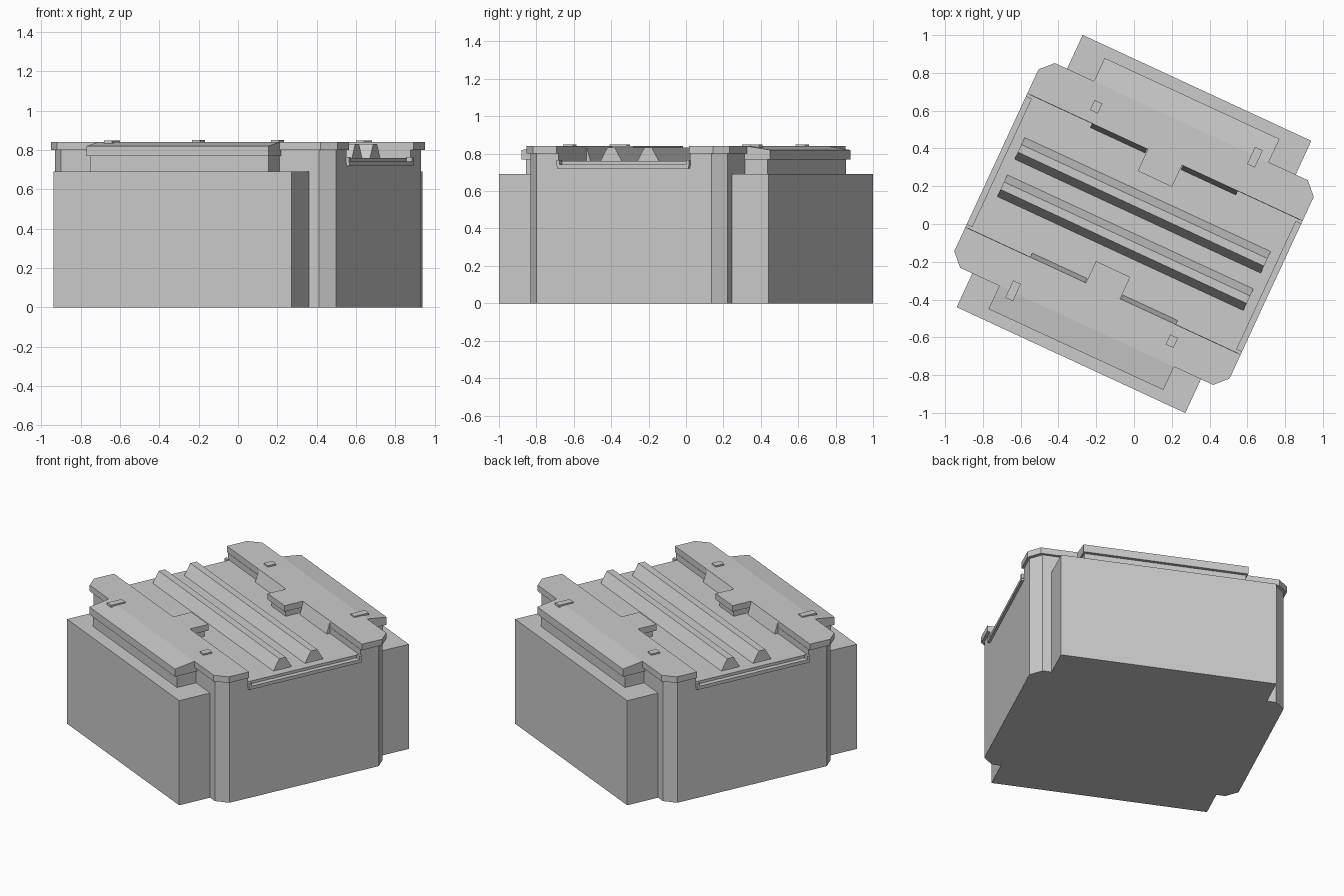
import bpy, bmesh, math

if "Cube" in bpy.data.objects:
    bpy.data.objects.remove(bpy.data.objects["Cube"])

ANGLE = math.radians(-24.85)   # whole building is turned in plan


def finish(name, bm):
    bmesh.ops.recalc_face_normals(bm, faces=bm.faces)
    me = bpy.data.meshes.new(name)
    bm.to_mesh(me)
    bm.free()
    ob = bpy.data.objects.new(name, me)
    ob.rotation_euler.z = ANGLE
    bpy.context.collection.objects.link(ob)
    return ob


def loft(name, a, b):
    """Closed solid between two matching point loops."""
    bm = bmesh.new()
    va = [bm.verts.new(p) for p in a]
    vb = [bm.verts.new(p) for p in b]
    bm.faces.new(va)
    bm.faces.new(vb)
    n = len(a)
    for i in range(n):
        j = (i + 1) % n
        bm.faces.new((va[i], va[j], vb[j], vb[i]))
    return finish(name, bm)


def prism(name, plan, z0, z1):
    return loft(name, [(x, y, z0) for x, y in plan], [(x, y, z1) for x, y in plan])


def box(name, x0, x1, y0, y1, z0, z1):
    x0, x1 = sorted((x0, x1))
    y0, y1 = sorted((y0, y1))
    return prism(name, [(x0, y0), (x1, y0), (x1, y1), (x0, y1)], z0, z1)


def bar(name, profile, x0, x1):
    """Profile in the (y, z) plane extruded along local x."""
    return loft(name, [(x0, y, z) for y, z in profile], [(x1, y, z) for y, z in profile])


# Main walls with chamfered corners
U, V, C = 0.787, 0.58, 0.064
octagon = [(-U, -V + C), (-U + C, -V), (U - C, -V), (U, -V + C),
           (U, V - C), (U - C, V), (-U + C, V), (-U, V - C)]
prism("main_walls", octagon, 0, 0.725)

# Sunken roof floor between the two raised roofs
box("sunken_floor", -0.772, 0.772, -0.39, 0.39, 0.70, 0.76)

for s, side in ((1, "back"), (-1, "front")):
    # Lower wing and the upper wall standing on it
    box(side + "_wing", -0.667, 0.667, s * 0.5, s * 0.794, 0, 0.69)
    box(side + "_upper_wall", -0.50, 0.50, s * 0.5, s * 0.712, 0.68, 0.775)
    prism(side + "_raised_wall",
          [(-U, s * 0.388), (U, s * 0.388), (U, s * (V - C)), (U - C, s * V),
           (-U + C, s * V), (-U, s * (V - C))], 0.725, 0.80)

    # Raised roof deck: flat shoulders, notched centre tab, sloping apron
    deck = [(-0.803, 0.39), (-0.1, 0.39), (-0.1, 0.263), (0.1, 0.263), (0.1, 0.39),
            (0.803, 0.39), (0.803, 0.53), (0.738, 0.597), (-0.738, 0.597), (-0.803, 0.53)]
    prism(side + "_roof_deck", [(x, s * y) for x, y in deck], 0.80, 0.84)
    bar(side + "_roof_apron",
        [(s * 0.57, 0.77), (s * 0.732, 0.77), (s * 0.732, 0.82), (s * 0.597, 0.84), (s * 0.57, 0.84)],
        -0.51, 0.51)
    box(side + "_tab_block", -0.085, 0.085, s * 0.28, s * 0.40, 0.755, 0.80)

    # Sloped skylight strips either side of the tab
    for m in (-1, 1):
        bar(side + "_sloped_strip",
            [(s * 0.366, 0.76), (s * 0.395, 0.76), (s * 0.395, 0.838), (s * 0.39, 0.838)],
            m * 0.105, m * 0.425)

    # Roof hatches, one small and one long
    box(side + "_small_hatch", s * -0.465, s * -0.42, s * 0.45, s * 0.508, 0.835, 0.85)
    box(side + "_long_hatch", s * 0.41, s * 0.455, s * 0.54, s * 0.64, 0.825, 0.848)

    # Trapezoid ridge running along the sunken roof
    c = s * 0.109
    bar(side + "_roof_ridge",
        [(c - 0.066, 0.755), (c + 0.066, 0.755), (c + 0.022, 0.832), (c - 0.022, 0.832)],
        -0.718, 0.718)

    # Gutter lip at each open end of the sunken roof, with end brackets
    box(side + "_end_gutter", s * 0.772, s * 0.803, -0.387, 0.387, 0.72, 0.742)
    for m in (-1, 1):
        box(side + "_gutter_bracket", s * 0.772, s * 0.803, m * 0.372, m * 0.39, 0.735, 0.765)
